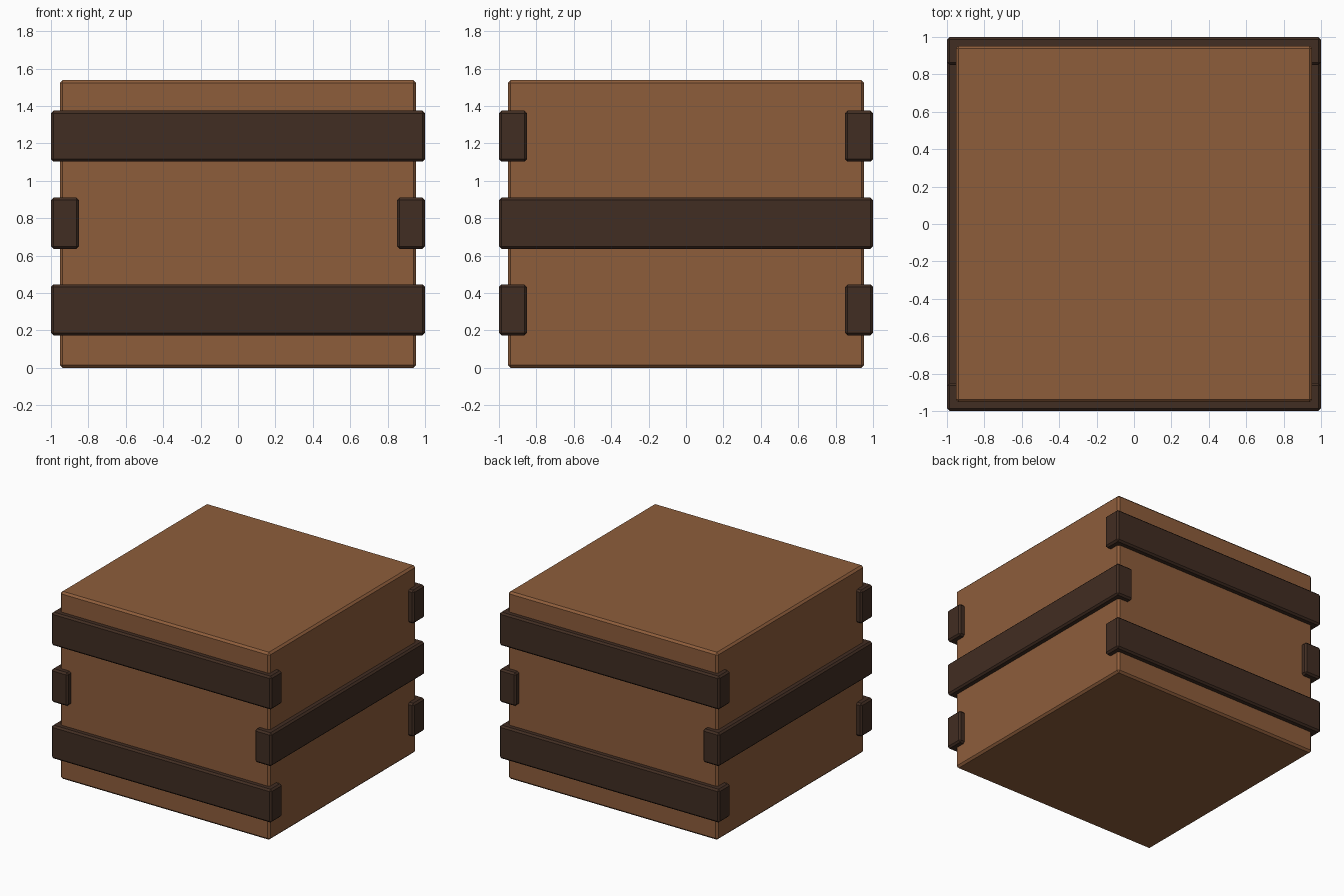
import bpy, bmesh
from mathutils import Vector

if "Cube" in bpy.data.objects:
    bpy.data.objects.remove(bpy.data.objects["Cube"])


def material(name, color):
    m = bpy.data.materials.new(name)
    m.diffuse_color = (*color, 1.0)
    m.use_nodes = True
    m.node_tree.nodes["Principled BSDF"].inputs["Base Color"].default_value = m.diffuse_color
    return m


wood = material("warm brown wood", (0.270, 0.110, 0.044))
dark = material("dark brown wood", (0.053, 0.026, 0.016))


def chamfered_box(name, lo, hi, mat, chamfer):
    lo, hi = Vector(lo), Vector(hi)
    bm = bmesh.new()
    bmesh.ops.create_cube(bm, size=1)
    for v in bm.verts:
        v.co = [(lo[i] + hi[i]) / 2 + v.co[i] * (hi[i] - lo[i]) for i in range(3)]
    bmesh.ops.bevel(bm, geom=bm.edges[:], offset=chamfer, segments=1,
                    profile=0.5, affect='EDGES')
    me = bpy.data.meshes.new(name)
    bm.to_mesh(me)
    bm.free()
    me.materials.append(mat)
    ob = bpy.data.objects.new(name, me)
    bpy.context.collection.objects.link(ob)
    return ob


# Crate body
chamfered_box("crate_body", (-0.953, -0.953, 0), (0.953, 0.953, 1.54), wood, 0.016)

# Two planks on the front and back, at the lower and upper levels
for level, z0, z1 in (("lower", 0.173, 0.446), ("upper", 1.102, 1.375)):
    for side, y0, y1 in (("front", -1, -0.85), ("back", 0.85, 1)):
        chamfered_box(f"{level}_{side}_plank", (-1, y0, z0), (1, y1, z1), dark, 0.014)

# One plank on each side, at mid height
for side, x0, x1 in (("left", -1, -0.85), ("right", 0.85, 1)):
    chamfered_box(f"middle_{side}_plank", (x0, -1, 0.636), (x1, 1, 0.91), dark, 0.014)
